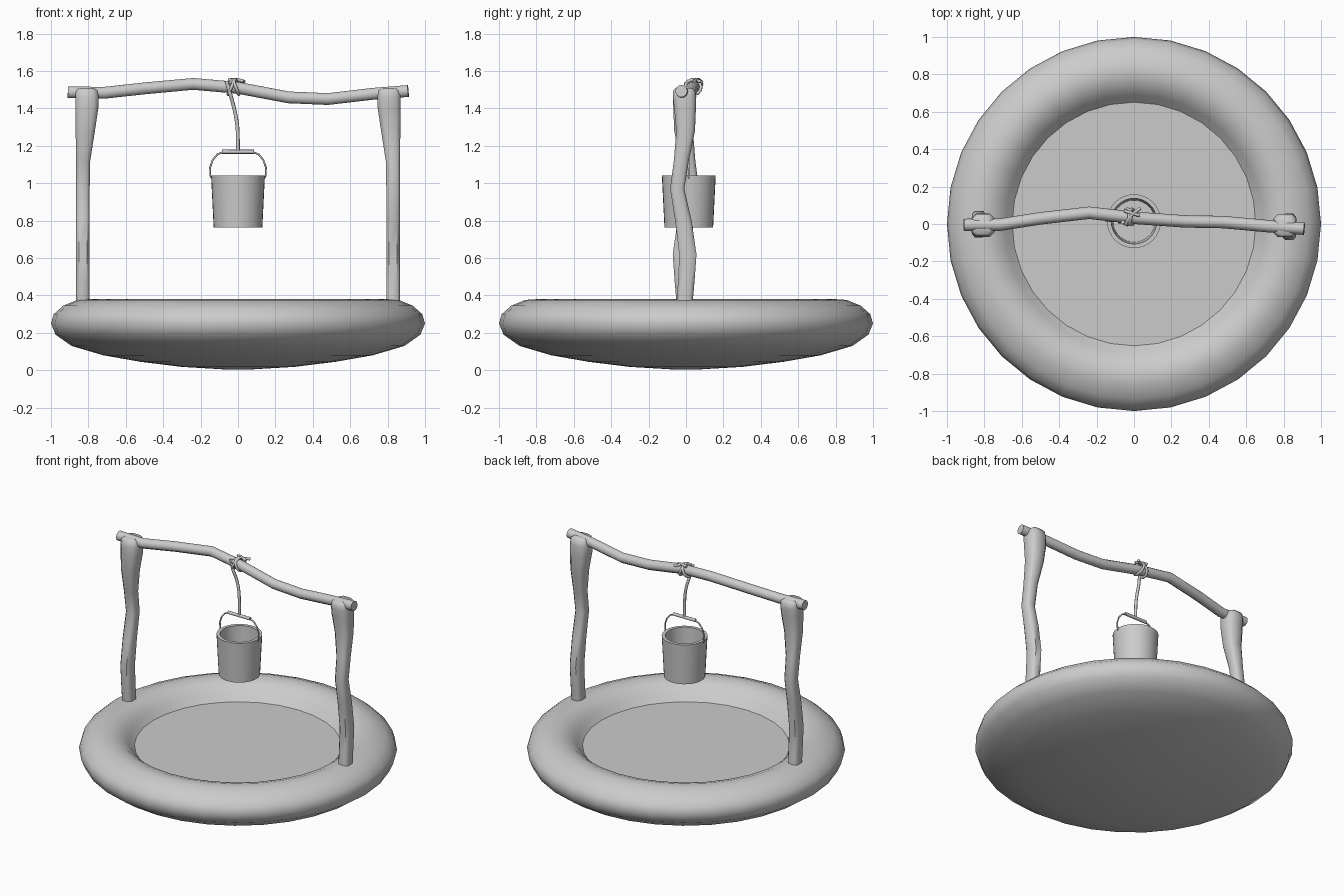
import bpy, bmesh
from math import sin, cos, pi, radians

if "Cube" in bpy.data.objects:
    bpy.data.objects.remove(bpy.data.objects["Cube"])


def finish(name, bm, angle=40):
    bmesh.ops.recalc_face_normals(bm, faces=bm.faces)
    me = bpy.data.meshes.new(name)
    bm.to_mesh(me)
    bm.free()
    ob = bpy.data.objects.new(name, me)
    bpy.context.collection.objects.link(ob)
    smooth(ob, angle)
    return ob


def smooth(ob, angle):
    bpy.ops.object.select_all(action='DESELECT')
    ob.select_set(True)
    bpy.context.view_layer.objects.active = ob
    bpy.ops.object.shade_smooth_by_angle(angle=radians(angle))


def loft(name, rings, angle=40):
    """Skin a list of equal-length point rings and cap both ends."""
    bm = bmesh.new()
    vs = [[bm.verts.new(p) for p in r] for r in rings]
    n = len(vs[0])
    for a, b in zip(vs, vs[1:]):
        for i in range(n):
            j = (i + 1) % n
            bm.faces.new((a[i], a[j], b[j], b[i]))
    bm.faces.new(vs[0])
    bm.faces.new(vs[-1])
    return finish(name, bm, angle)


def lathe(name, profile, n, cy=0, angle=40):
    rings = [[(r * cos(2 * pi * i / n), cy + r * sin(2 * pi * i / n), z)
              for i in range(n)] for r, z in profile]
    return loft(name, rings, angle)


def tube(name, pts, radius, kind='POLY', sides=2, cyclic=False):
    """Round tube along a path, turned into a mesh."""
    cu = bpy.data.curves.new(name, 'CURVE')
    cu.dimensions = '3D'
    cu.bevel_depth = radius
    cu.bevel_resolution = sides
    cu.use_fill_caps = True
    sp = cu.splines.new(kind)
    sp.points.add(len(pts) - 1)
    for p, co in zip(sp.points, pts):
        p.co = (*co, 1)
    sp.use_cyclic_u = cyclic
    if kind == 'NURBS':
        sp.order_u = 3
        sp.use_endpoint_u = True
        sp.resolution_u = 4
    ob = bpy.data.objects.new(name, cu)
    bpy.context.collection.objects.link(ob)
    bpy.ops.object.select_all(action='DESELECT')
    ob.select_set(True)
    bpy.context.view_layer.objects.active = ob
    bpy.ops.object.convert(target='MESH')
    ob = bpy.context.object
    smooth(ob, 50)
    return ob


# Shallow round basin with a fat rim, and the water disc inside it
lathe('basin', [(0.08, 0.005), (0.3, 0.018), (0.52, 0.045), (0.72, 0.08),
                (0.89, 0.13), (0.975, 0.19), (1.0, 0.25), (0.985, 0.3),
                (0.935, 0.345), (0.86, 0.376), (0.8, 0.38), (0.74, 0.36),
                (0.69, 0.32), (0.655, 0.275), (0.63, 0.255)], 32, angle=60)
lathe('water', [(0.64, 0.26), (0.652, 0.272)], 32, angle=20)

# Wavy posts: z, y offset, half depth, inner x, outer x
sections = [(0.33, 0.0, 0.043, 0.793, 0.866), (0.48, 0.012, 0.044, 0.793, 0.866),
            (0.62, 0.02, 0.046, 0.793, 0.866), (0.8, -0.004, 0.044, 0.793, 0.866),
            (0.97, -0.037, 0.038, 0.793, 0.866), (1.12, -0.015, 0.04, 0.79, 0.866),
            (1.28, 0.008, 0.05, 0.765, 0.868), (1.4, 0.005, 0.058, 0.747, 0.87),
            (1.46, 0.002, 0.062, 0.745, 0.87), (1.495, 0.0, 0.058, 0.752, 0.866),
            (1.508, 0.0, 0.046, 0.77, 0.852)]


def post_ring(z, dy, h, x0, x1, s):
    c, w = (x0 + x1) / 2, (x1 - x0) / 2
    k = 0.6
    shape = [(1, k), (k, 1), (-k, 1), (-1, k), (-1, -k), (-k, -1), (k, -1), (1, -k)]
    return [(s * (c + u * w), -0.01 + s * (dy + v * h) + 0.005 * (s < 0), z)
            for u, v in shape]


for name, s in (('right_post', 1), ('left_post', -1)):
    loft(name, [post_ring(*q, s) for q in sections], 50)

# Crooked crossbeam
tube('crossbeam', [(-0.91, -0.005, 1.487), (-0.72, -0.004, 1.483), (-0.5, 0.03, 1.507),
                   (-0.24, 0.06, 1.531), (0.0, 0.033, 1.51), (0.27, 0.014, 1.459),
                   (0.48, 0.01, 1.45), (0.72, -0.012, 1.478), (0.91, -0.025, 1.493)],
     0.033, sides=3)

# Rope: two turns round the beam, loose tails and the hanging line
for name, x, lean in (('rope_turn_a', -0.035, 0.018), ('rope_turn_b', -0.012, -0.016)):
    tube(name, [(x + lean * sin(a), 0.038 + 0.042 * cos(a), 1.514 + 0.04 * sin(a))
                for a in (2 * pi * i / 14 for i in range(14))], 0.009, cyclic=True)
tube('rope_tail', [(-0.045, -0.005, 1.53), (-0.03, 0.03, 1.56), (0.0, 0.06, 1.548),
                   (0.035, 0.085, 1.542)], 0.009, 'NURBS')
tube('rope_tail_short', [(-0.05, 0.07, 1.55), (-0.02, 0.06, 1.56), (0.03, 0.045, 1.545)],
     0.009, 'NURBS')
tube('hanging_rope', [(-0.06, 0.01, 1.545), (-0.045, -0.003, 1.49), (-0.025, 0.02, 1.42),
                      (-0.005, 0.02, 1.33), (0.0, 0.015, 1.25), (0.0, 0.015, 1.165)],
     0.01, 'NURBS')

# Open bucket with wire handle and wooden grip
BY = 0.015
lathe('bucket', [(0.13, 0.763), (0.144, 1.042), (0.122, 1.042), (0.112, 0.785)], 32, BY)
half = [(0.138, 1.025), (0.148, 1.04), (0.149, 1.085), (0.135, 1.125),
        (0.11, 1.155), (0.075, 1.168)]
tube('bucket_handle', [(-x, BY, z) for x, z in half] + [(x, BY, z) for x, z in half[::-1]],
     0.005)
tube('handle_grip', [(-0.085, BY, 1.168), (0.085, BY, 1.168)], 0.011)
